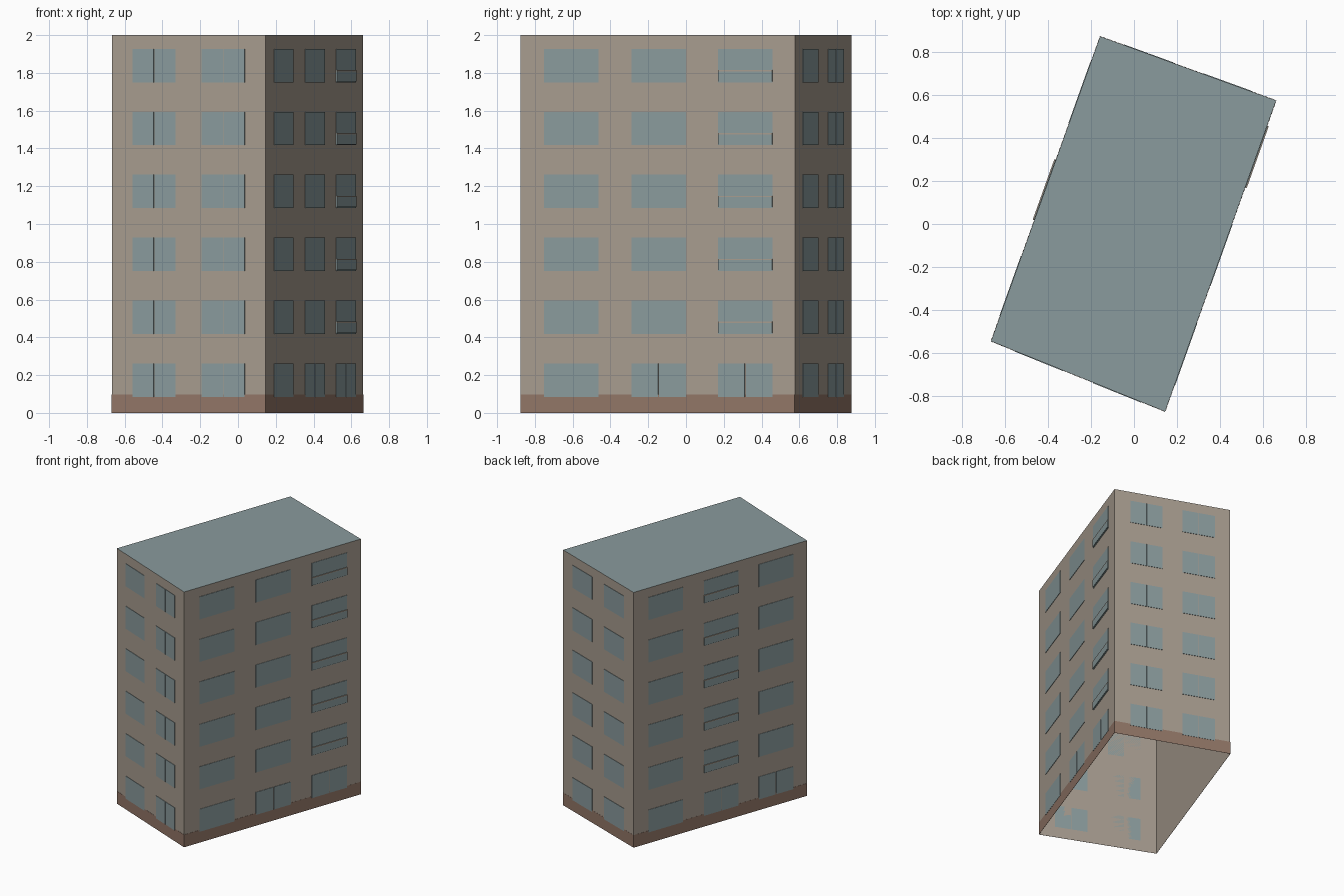
import bpy
import bmesh
from mathutils import Vector

if "Cube" in bpy.data.objects:
    bpy.data.objects.remove(bpy.data.objects["Cube"])


def material(name, rgb):
    lin = [((c / 255 + 0.055) / 1.055) ** 2.4 for c in rgb] + [1]
    m = bpy.data.materials.new(name)
    m.use_nodes = True
    m.diffuse_color = lin
    m.node_tree.nodes["Principled BSDF"].inputs["Base Color"].default_value = lin
    return m


BEIGE = material("beige plaster", (167, 156, 143))
GLASS = material("blue grey glass", (138, 155, 157))
BROWN = material("brown plinth", (146, 118, 103))

HEIGHT = 2.0
FLOORS = 6
PITCH = 0.333
SILL, HEAD = 0.085, 0.262

# Footprint corners, counter-clockwise from the front left of the picture plane
corners = [Vector(p) for p in ((-0.667, -0.547, 0), (0.145, -0.875, 0),
                               (0.663, 0.576, 0), (-0.158, 0.875, 0))]
FRONT, RIGHT, BACK, LEFT = range(4)


def finish(bm, name, mat):
    me = bpy.data.meshes.new(name)
    bm.to_mesh(me)
    bm.free()
    me.materials.append(mat)
    ob = bpy.data.objects.new(name, me)
    bpy.context.collection.objects.link(ob)
    return ob


def plate(bm, side, t0, t1, z0, z1, out, inner=0.0):
    """Thin box on a wall, t running along the wall from 0 to 1."""
    a, b = corners[side], corners[(side + 1) % 4]
    along = b - a
    normal = along.cross(Vector((0, 0, 1))).normalized()
    rings = []
    for d in (inner, out):
        rings.append([bm.verts.new(a + along * t + normal * d + Vector((0, 0, z)))
                      for t, z in ((t0, z0), (t1, z0), (t1, z1), (t0, z1))])
    back, face = rings
    bm.faces.new(face)
    bm.faces.new(back[::-1])
    for i in range(4):
        j = (i + 1) % 4
        bm.faces.new((back[i], back[j], face[j], face[i]))


# Wall shell, open underneath
bm = bmesh.new()
low = [bm.verts.new(c) for c in corners]
high = [bm.verts.new(c + Vector((0, 0, HEIGHT))) for c in corners]
for i in range(4):
    j = (i + 1) % 4
    bm.faces.new((low[i], low[j], high[j], high[i]))
finish(bm, "walls", BEIGE)

# Flat roof
bm = bmesh.new()
bm.faces.new([bm.verts.new(c + Vector((0, 0, HEIGHT))) for c in corners])
finish(bm, "roof", GLASS)

# Plinth band around the foot
bm = bmesh.new()
for side in range(4):
    plate(bm, side, 0, 1, 0, 0.098, 0.0015, 0.0005)
finish(bm, "plinth", BROWN)

# Windows, balcony panels and their rails
short_columns = [(0.136, 0.414), (0.586, 0.866)]
long_columns = [(0.086, 0.284), (0.405, 0.603), (0.721, 0.919)]
balcony_column = {RIGHT: 2, LEFT: 1}
split_columns = {FRONT: (0, 1), BACK: (0, 1)}
ground_split = {RIGHT: (1, 2), LEFT: (1, 2)}

windows, panels, rails = bmesh.new(), bmesh.new(), bmesh.new()
for side in range(4):
    columns = long_columns if side in balcony_column else short_columns
    for col, (t0, t1) in enumerate(columns):
        for floor in range(FLOORS):
            z = floor * PITCH
            split = col in split_columns.get(side, ())
            if floor == 0:
                split = split or col in ground_split.get(side, ())
            if split:
                mid = (t0 + t1) / 2
                gap = 0.002
                plate(windows, side, t0, mid - gap, z + SILL, z + HEAD, 0.003)
                plate(windows, side, mid + gap, t1, z + SILL, z + HEAD, 0.003)
            else:
                plate(windows, side, t0, t1, z + SILL, z + HEAD, 0.003)
            if floor and balcony_column.get(side) == col:
                plate(panels, side, t0, t1, z + 0.09, z + 0.143, 0.008)
                plate(rails, side, t0, t1, z + 0.143, z + 0.15, 0.008)
finish(windows, "windows", GLASS)
finish(panels, "balcony_panels", GLASS)
finish(rails, "balcony_rails", BEIGE)
